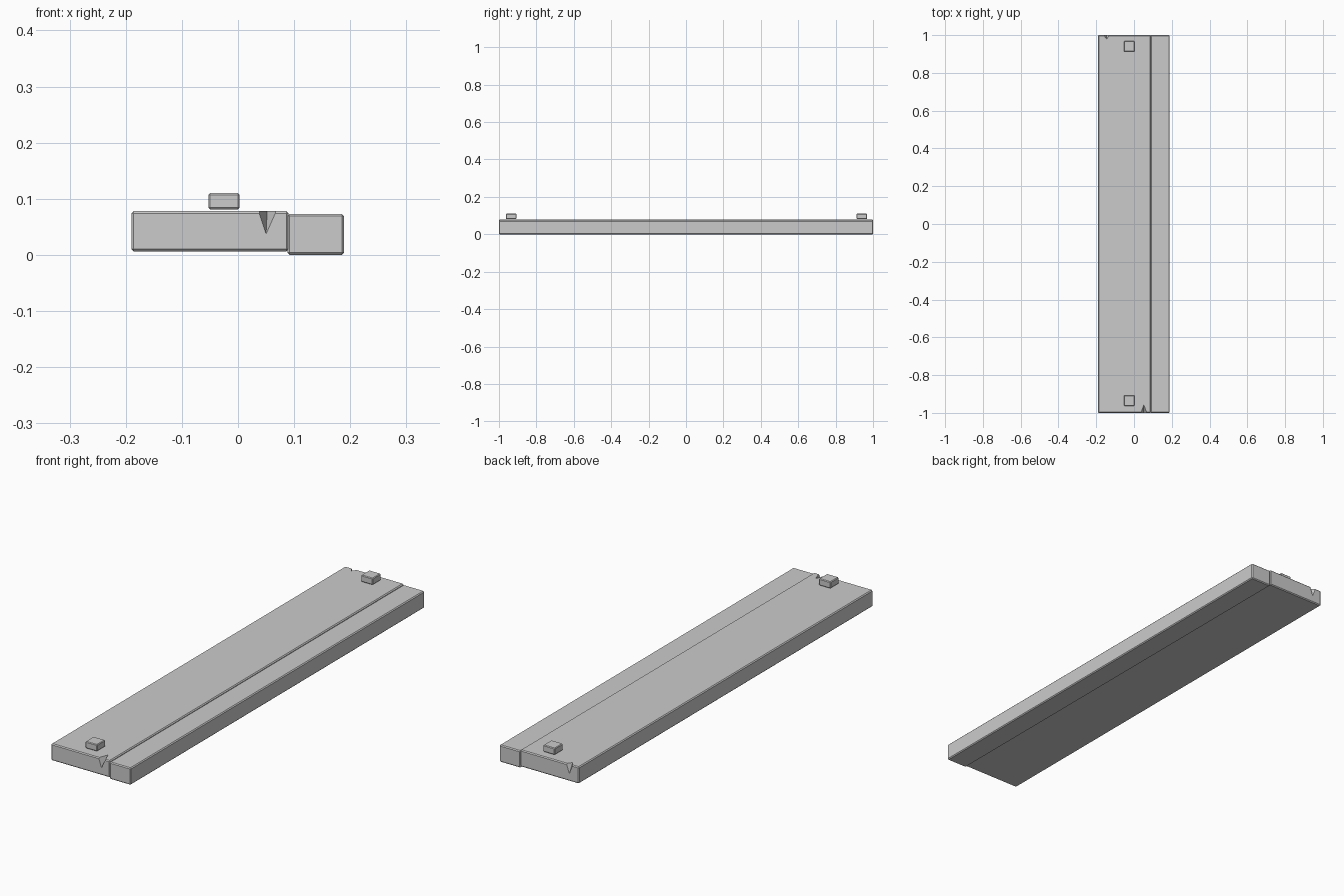
import bpy, bmesh
from mathutils import Vector

if "Cube" in bpy.data.objects:
    bpy.data.objects.remove(bpy.data.objects["Cube"])


def make_object(name, bm):
    bmesh.ops.recalc_face_normals(bm, faces=bm.faces)
    mesh = bpy.data.meshes.new(name)
    bm.to_mesh(mesh)
    bm.free()
    obj = bpy.data.objects.new(name, mesh)
    bpy.context.collection.objects.link(obj)
    return obj


def chamfered_box(name, lo, hi, chamfer):
    lo, hi = Vector(lo), Vector(hi)
    bm = bmesh.new()
    bmesh.ops.create_cube(bm, size=1)
    bmesh.ops.scale(bm, vec=hi - lo, verts=bm.verts)
    bmesh.ops.translate(bm, vec=(lo + hi) / 2, verts=bm.verts)
    bmesh.ops.bevel(bm, geom=bm.edges[:], offset=chamfer, segments=1,
                    affect='EDGES')
    return make_object(name, bm)


def cut_chip(board, tip, left, right, inner):
    # Upside-down pyramid, enlarged from its tip so it clears the board
    tip = Vector(tip)
    bm = bmesh.new()
    t = bm.verts.new(tip)
    outer = Vector((0, -0.01 if tip.y < 0 else 0.01, 0))
    rim = [Vector(left) + outer, Vector(right) + outer, Vector(inner)]
    rim = [bm.verts.new(tip + (p - tip) * 1.3) for p in rim]
    bm.faces.new(rim)
    for i in range(3):
        bm.faces.new((t, rim[i], rim[(i + 1) % 3]))
    cutter = make_object("chip_cutter", bm)
    cutter.hide_render = True
    mod = board.modifiers.new("chip", 'BOOLEAN')
    mod.object = cutter
    mod.operation = 'DIFFERENCE'
    mod.solver = 'EXACT'
    bpy.context.view_layer.objects.active = board
    bpy.ops.object.modifier_apply(modifier=mod.name)
    bpy.data.objects.remove(cutter)


# Two boards side by side, slightly offset in height
wide = chamfered_box("wide_board", (-0.19, -1, 0.006), (0.09, 1, 0.078), 0.004)
chamfered_box("narrow_board", (0.088, -1, 0), (0.189, 1, 0.073), 0.004)

# Chipped ends of the wide board
cut_chip(wide, (0.05, -1, 0.037), (0.033, -1, 0.078), (0.072, -1, 0.078),
         (0.052, -0.957, 0.078))
cut_chip(wide, (-0.145, 1, 0.038), (-0.167, 1, 0.078), (-0.124, 1, 0.078),
         (-0.145, 0.978, 0.078))

# Square nail heads near both ends
for name, y in (("front_nail", -0.935), ("back_nail", 0.94)):
    chamfered_box(name, (-0.053, y - 0.028, 0.081),
                  (0.003, y + 0.028, 0.11), 0.003)
